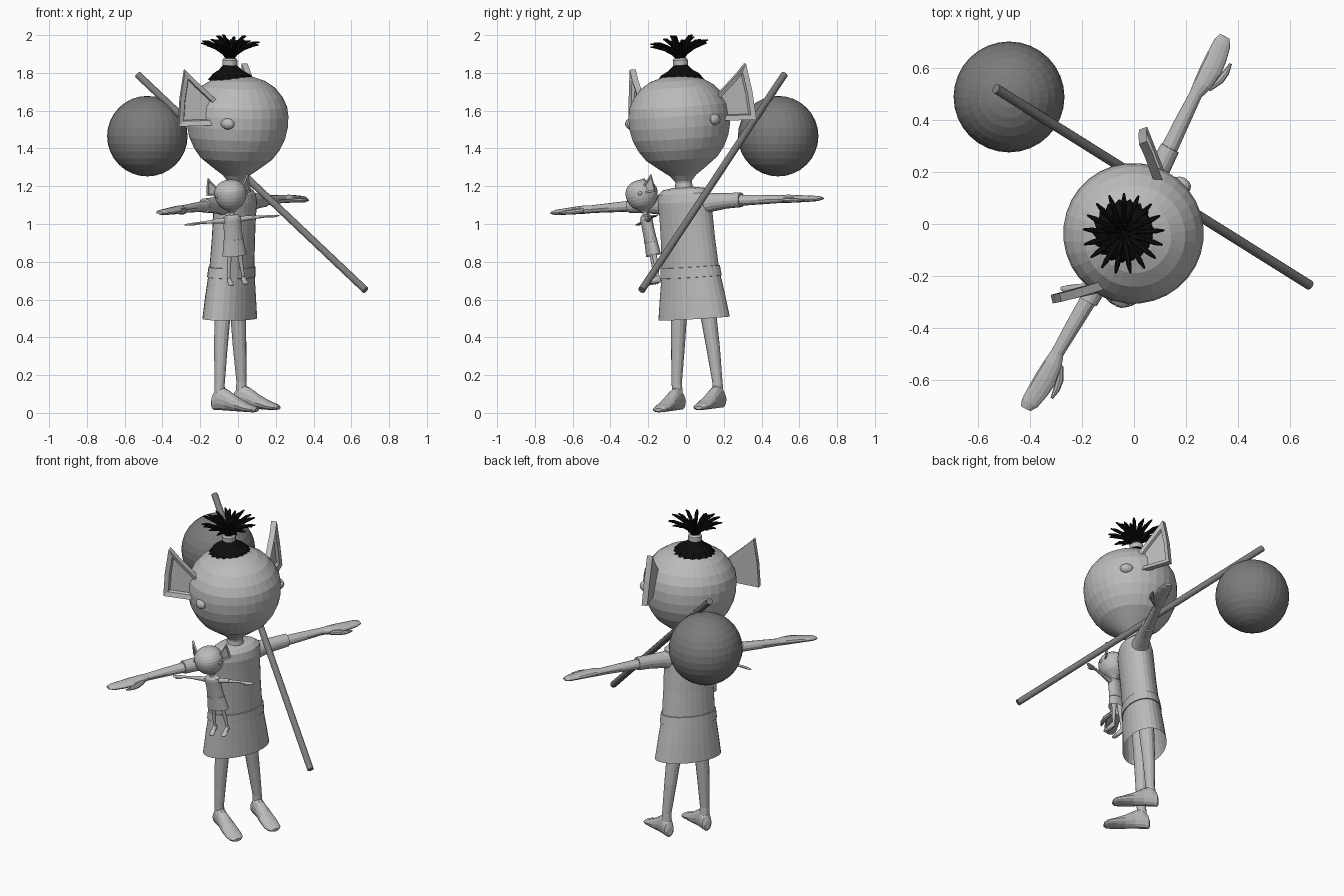
import bpy, bmesh, math
from mathutils import Matrix, Vector

if "Cube" in bpy.data.objects:
    bpy.data.objects.remove(bpy.data.objects["Cube"])

def material(name, rgb):
    m = bpy.data.materials.new(name)
    m.diffuse_color = (*rgb, 1)
    m.use_nodes = True
    m.node_tree.nodes["Principled BSDF"].inputs["Base Color"].default_value = m.diffuse_color
    return m

LIGHT = material("light_grey", (0.5, 0.5, 0.5))
DARK = material("mid_grey", (0.2, 0.2, 0.2))
BLACK = material("black", (0.004, 0.004, 0.004))
X, Y, Z = Vector((1, 0, 0)), Vector((0, 1, 0)), Vector((0, 0, 1))

def finish(name, bm, mat, M):
    bm.transform(M)
    bmesh.ops.recalc_face_normals(bm, faces=bm.faces)
    me = bpy.data.meshes.new(name)
    bm.to_mesh(me)
    bm.free()
    me.materials.append(mat)
    ob = bpy.data.objects.new(name, me)
    bpy.context.collection.objects.link(ob)
    return ob

def loft(name, rings, u, v, M, mat=LIGHT, n=16, caps=(True, True), jag=0):
    """Skin of oval rings: (centre, radius along u, radius along v)."""
    bm = bmesh.new()
    loops = []
    for i, (c, ru, rv) in enumerate(rings):
        loop = []
        for k in range(n):
            a = 2 * math.pi * k / n
            f = 1 - jag * (k % 2) if i == 0 else 1
            loop.append(bm.verts.new(Vector(c) + f * (u * ru * math.cos(a) + v * rv * math.sin(a))))
        loops.append(loop)
    for p, q in zip(loops, loops[1:]):
        for k in range(n):
            bm.faces.new((p[k], p[(k + 1) % n], q[(k + 1) % n], q[k]))
    if caps[0]:
        bm.faces.new(loops[0])
    if caps[1]:
        bm.faces.new(loops[-1])
    return finish(name, bm, mat, M)

def lathe(name, pts, M, y=0, **kw):
    return loft(name, [((0, y, z), r, r) for z, r in pts], X, Y, M, **kw)

def ear(name, M):
    """Flared plate with a sunken front."""
    bm = bmesh.new()
    pts = [(.235, -.03, 1.52), (.235, .0, 1.65), (.315, .09, 1.755), (.35, .135, 1.81),
           (.372, .145, 1.66), (.385, .145, 1.51)]
    front = [bm.verts.new(p) for p in pts]
    back = [bm.verts.new(Vector(p) + Vector((-.025, .022, 0))) for p in pts]
    mid = Vector((.30, .075, 1.62))
    inner = [bm.verts.new(Vector(p).lerp(mid, .25) + Vector((-.004, .004, 0))) for p in pts]
    deep = [bm.verts.new(Vector(p).lerp(mid, .3) + Vector((-.016, .014, 0))) for p in pts]
    n = len(pts)
    for a, b in ((back, front), (front, inner), (inner, deep)):
        for k in range(n):
            bm.faces.new((a[k], a[(k + 1) % n], b[(k + 1) % n], b[k]))
    bm.faces.new(back)
    bm.faces.new(deep)
    finish(name, bm, LIGHT, M)

def ellipsoid(name, c, r, M, mat=LIGHT, seg=12, rings=8):
    bm = bmesh.new()
    bmesh.ops.create_uvsphere(bm, u_segments=seg, v_segments=rings, radius=1)
    return finish(name, bm, mat, M @ Matrix.Translation(c) @ Matrix.Diagonal((*r, 1)))

def figure(prefix, M):
    # Head and neck
    lathe(prefix + "head", [(1.21, .045), (1.24, .07), (1.28, .125), (1.33, .19), (1.38, .227),
          (1.44, .255), (1.5, .268), (1.56, .27), (1.61, .262), (1.66, .237), (1.71, .195),
          (1.745, .14), (1.765, .075), (1.772, .02)], M, n=32)
    lathe(prefix + "neck", [(1.13, .065), (1.17, .05), (1.2, .044), (1.25, .055)], M)
    # Dress with a small ledge at the waist
    dress = [(.48, .015, .205, .123), (.6, .014, .187, .115), (.7, .012, .17, .107),
             (.701, .012, .176, .112), (.755, .01, .17, .108), (.756, .01, .163, .103),
             (.9, .006, .155, .1), (1.02, .003, .152, .1), (1.1, 0, .155, .1),
             (1.145, 0, .15, .09), (1.168, 0, .12, .07), (1.178, 0, .05, .04)]
    loft(prefix + "dress", [((0, y, z), a, b) for z, y, a, b in dress], X, Y, M, n=28, caps=(False, True))
    for s, side in ((1, "left_"), (-1, "right_")):
        S = M @ Matrix.Diagonal((s, 1, 1, 1))
        p = prefix + side
        # Arm, sleeve and hand
        loft(p + "sleeve", [((.10, .0, 1.085), .055, .06), ((.17, .002, 1.09), .045, .048),
             ((.25, .004, 1.094), .041, .041), ((.335, .006, 1.095), .038, .039)], Y, Z, S)
        loft(p + "arm", [((.3, .006, 1.093), .033, .03), ((.45, .012, 1.09), .029, .025),
             ((.58, .016, 1.087), .024, .02)], Y, Z, S, n=12)
        loft(p + "hand", [((.56, .016, 1.087), .024, .02), ((.61, .01, 1.087), .036, .022),
             ((.67, .008, 1.085), .043, .02), ((.73, .012, 1.082), .04, .017),
             ((.785, .018, 1.08), .034, .014), ((.812, .022, 1.079), .02, .007)], Y, Z, S, n=12)
        loft(p + "thumb", [((.6, -.015, 1.083), .014, .012), ((.65, -.04, 1.08), .016, .013),
             ((.69, -.048, 1.078), .013, .011), ((.73, -.048, 1.077), .005, .005)], Y, Z, S, n=8)
        # Leg and foot
        loft(p + "leg", [((.122, .0, .05), .03, .03), ((.122, .0, .14), .027, .027),
             ((.106, .008, .32), .036, .036), ((.088, .012, .5), .043, .043),
             ((.078, .012, .64), .045, .045)], X, Y, S, n=14)
        foot = [(.04, .035, .018, .025), (.032, .045, .03, .045), (.0, .065, .036, .065),
                (-.05, .055, .038, .055), (-.11, .037, .046, .037), (-.17, .023, .05, .023),
                (-.21, .017, .042, .017), (-.228, .014, .022, .009)]
        loft(p + "foot", [((.122, y, z), a, b) for y, z, a, b in foot], X, Z, S, n=14)
        # Ear and its lobe
        ear(p + "ear", S)
        ellipsoid(p + "ear_lobe", (.25, -.075, 1.53), (.03, .04, .03), S)

def pose(loc, yaw, pitch, roll, scale=1):
    return (Matrix.Translation(loc) @ Matrix.Rotation(yaw, 4, 'Z') @ Matrix.Rotation(pitch, 4, 'X')
            @ Matrix.Rotation(roll, 4, 'Y') @ Matrix.Scale(scale, 4))

BIG = pose((-.043, .068, .02), math.radians(62), .055, -.047)
figure("", BIG)
figure("doll_", pose((-.008, -.15, .685), math.radians(11.5), .16, -.1, .315))

# Hair cap, tie and fanned tuft
HY = .055
loft("hair_cap", [((0, .04, 1.742), .128, .128), ((0, .042, 1.775), .1, .1), ((0, .048, 1.795), .065, .065),
     ((0, HY, 1.825), .034, .034)], X, Y, BIG, mat=BLACK, n=36, jag=.1)
lathe("hair_tie", [(1.815, .034), (1.825, .04), (1.85, .04), (1.86, .032)], BIG, y=HY)
for row, (count, reach, top) in enumerate(((17, .155, .09), (8, .085, .118))):
    for k in range(count):
        a = 2 * math.pi * (k + .3) / count
        d = Vector((math.cos(a), math.sin(a), 0))
        base = Vector((0, HY, 1.85))
        path = [(.06, 0, .008), (.22, .4, .009), (.5, .75, .010), (.8, .95, .010), (1, 1, .004)]
        w = 1 + .12 * math.sin(k * 2.4)
        loft(f"hair_strand_{row}_{k}", [(base + d * reach * r + Z * top * w * h, t, t) for r, h, t in path],
             d.cross(Z), (Z - d * .8).normalized(), BIG, mat=BLACK, n=6)

# Carrying stick with a round bundle
a, b = Vector((-.53, .52, 1.79)), Vector((.675, -.235, .65))
q = (b - a).normalized()
u = q.orthogonal().normalized()
loft("stick", [(a, .019, .019), (b, .019, .019)], u, q.cross(u), Matrix(), mat=DARK, n=16)
ellipsoid("bundle", (-.48, .488, 1.465), (.213, .213, .213), Matrix(), DARK, 32, 16)
